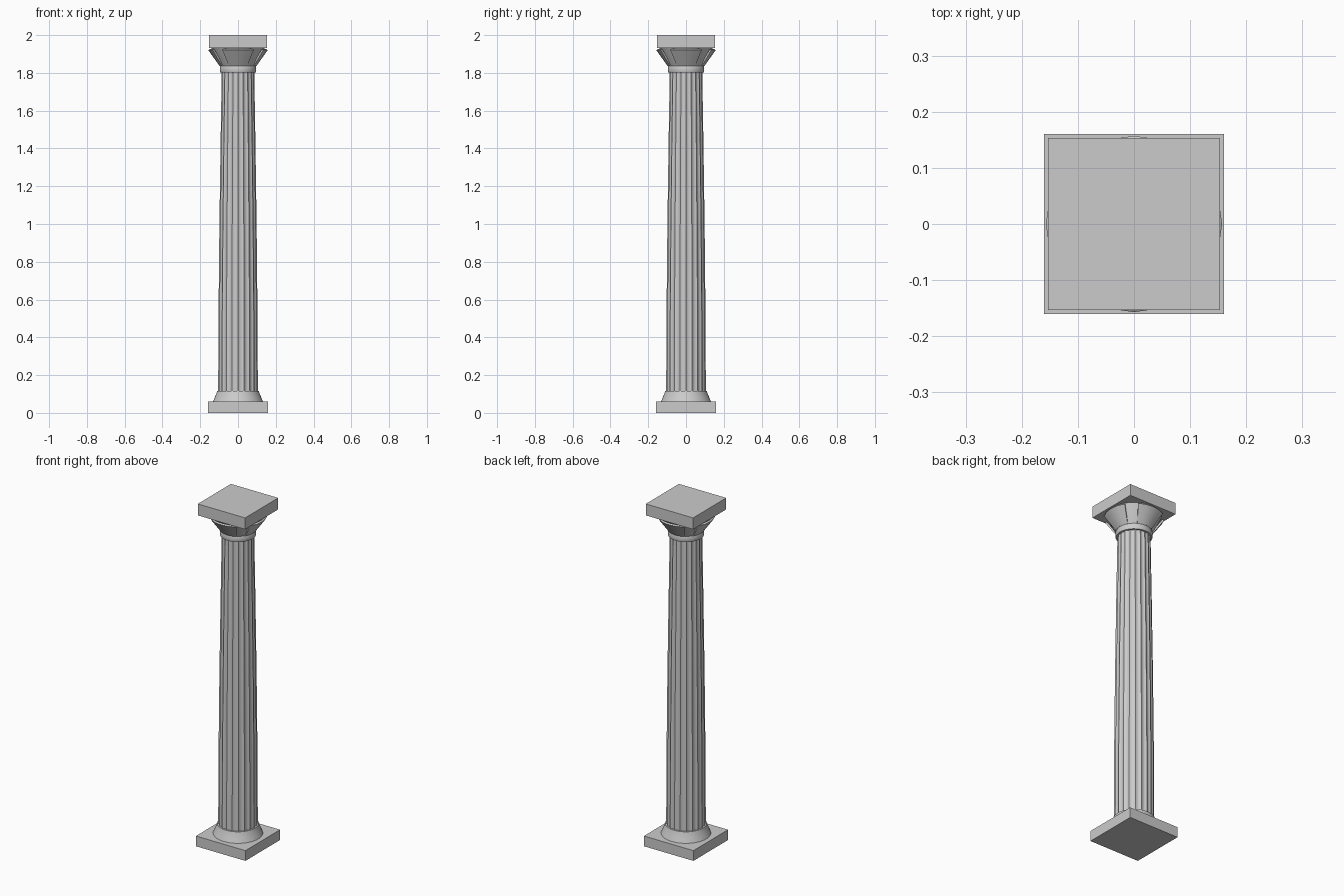
import bpy, math

if "Cube" in bpy.data.objects:
    bpy.data.objects.remove(bpy.data.objects["Cube"])

TAU = 2 * math.pi

def make(name, verts, faces, angle=None):
    me = bpy.data.meshes.new(name)
    me.from_pydata(verts, [], faces)
    me.update()
    ob = bpy.data.objects.new(name, me)
    bpy.context.collection.objects.link(ob)
    if angle:
        bpy.ops.object.select_all(action='DESELECT')
        ob.select_set(True)
        bpy.context.view_layer.objects.active = ob
        bpy.ops.object.shade_smooth_by_angle(angle=math.radians(angle))
    return ob

def slab(name, half, z0, z1):
    bpy.ops.mesh.primitive_cube_add(size=1, location=(0, 0, (z0 + z1) / 2))
    ob = bpy.context.object
    ob.name = name
    ob.data.name = name
    for v in ob.data.vertices:
        v.co = (v.co.x * 2 * half, v.co.y * 2 * half, v.co.z * (z1 - z0))

def lathe(name, profile, n, radius_at=lambda r, i: r, angle=30):
    """Stack of rings with capped ends; radius_at can modulate each ring."""
    verts = []
    for r, z in profile:
        for i in range(n):
            a = TAU * i / n
            q = radius_at(r, i)
            verts.append((q * math.cos(a), q * math.sin(a), z))
    faces = [(k * n + i, k * n + (i + 1) % n, (k + 1) * n + (i + 1) % n, (k + 1) * n + i)
             for k in range(len(profile) - 1) for i in range(n)]
    faces.append(tuple(reversed(range(n))))
    faces.append(tuple(range((len(profile) - 1) * n, len(profile) * n)))
    return make(name, verts, faces, angle)

# square plinth and abacus
slab("plinth", 0.16, 0.0, 0.06)
slab("abacus", 0.153, 1.933, 2.0)

# flared foot of the shaft
lathe("base_moulding", [(0.132, 0.06), (0.124, 0.08), (0.114, 0.103), (0.110, 0.117)], 48)

# tapered shaft with shallow scalloped flutes
FLUTES, STEPS = 20, 6
def flute(r, i):
    return r * (1 - 0.06 * math.sin(math.pi * (i % STEPS) / STEPS))
shaft = [(0.105, 0.115), (0.1035, 0.5), (0.0985, 1.0), (0.092, 1.45), (0.086, 1.81)]
lathe("fluted_shaft", shaft, FLUTES * STEPS, flute)

# neck ring and flared bell of the capital
lathe("neck_ring", [(0.094, 1.803), (0.096, 1.808), (0.096, 1.832), (0.094, 1.836)], 48)
lathe("capital_bell", [(0.092, 1.834), (0.106, 1.86), (0.124, 1.895), (0.143, 1.934)], 48)

# four curved leaf plates wrapped round the bell
def leaf(name, centre):
    rows = [(0.097, 1.836, 30), (0.127, 1.878, 31), (0.157, 1.92, 32)]
    thick, n = 0.010, 5
    verts = []
    for layer in (0, 1):
        for r, z, half in rows:
            for i in range(n):
                a = centre + math.radians(half) * (2 * i / (n - 1) - 1)
                q = r - layer * thick * 0.8
                verts.append((q * math.cos(a), q * math.sin(a), z + layer * thick * 0.6))
    m, faces = n * len(rows), []
    for k in range(len(rows) - 1):
        for i in range(n - 1):
            f = (k * n + i, k * n + i + 1, (k + 1) * n + i + 1, (k + 1) * n + i)
            faces += [f, tuple(v + m for v in reversed(f))]
    border = (list(range(n)) + [k * n + n - 1 for k in range(1, len(rows))]
              + list(range(m - 2, m - n - 1, -1)) + [k * n for k in range(len(rows) - 2, 0, -1)])
    for a, b in zip(border, border[1:] + border[:1]):
        faces.append((b, a, a + m, b + m))
    make(name, verts, faces, 30)

for i, side in enumerate(("right", "back", "left", "front")):
    leaf("capital_leaf_" + side, TAU * i / 4)
